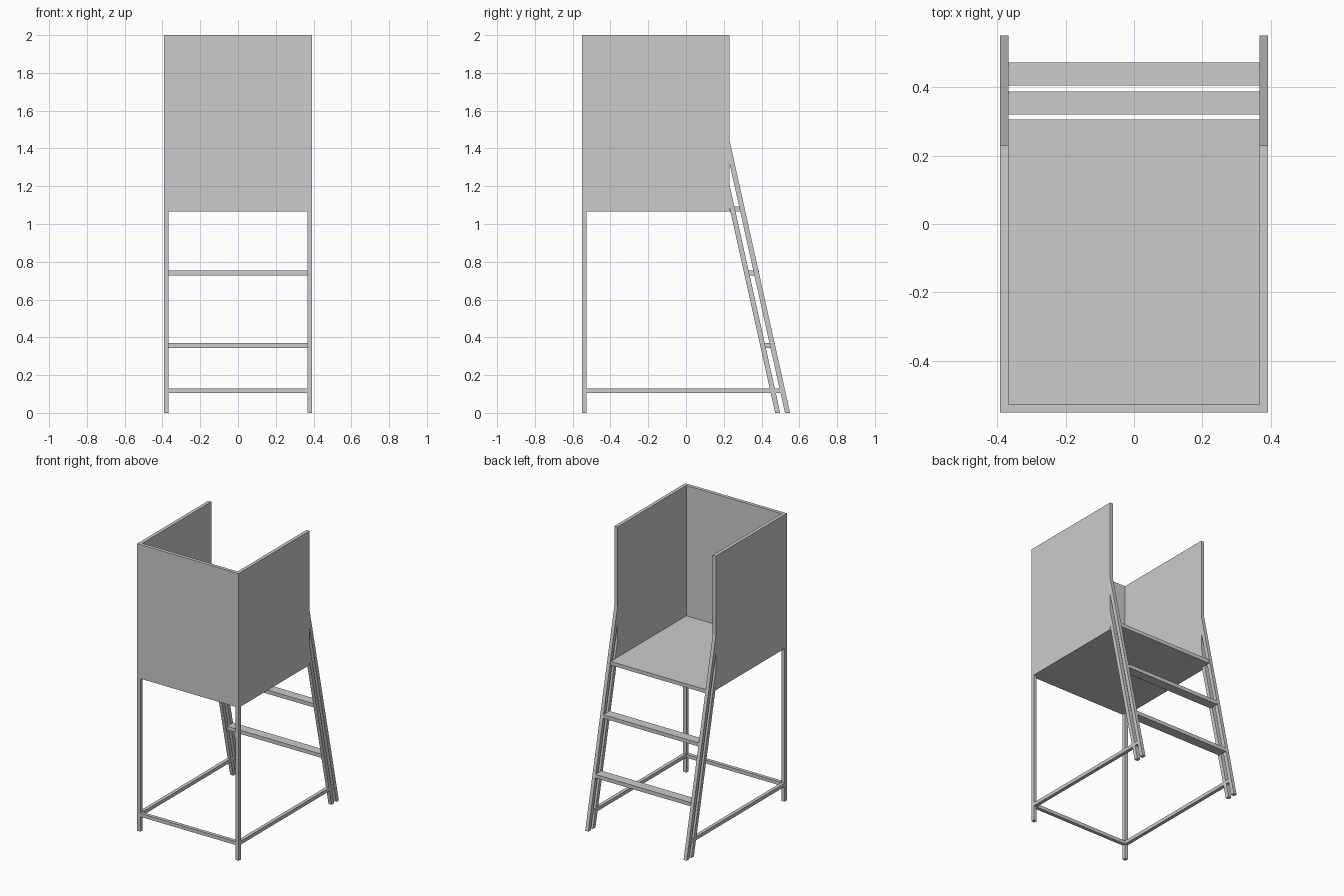
import bpy

if "Cube" in bpy.data.objects:
    bpy.data.objects.remove(bpy.data.objects["Cube"])

W, T = 0.391, 0.024          # half width, board thickness
FRONT, REAR = -0.551, 0.23   # front face and rear edge of the side panels
FLOOR, TOP = 1.066, 2.0
SLOPE = 0.2222               # backward lean of the ladder rails (dy/dz)


def prism(name, profile, x0, x1):
    """Extrude a (y, z) outline from x0 to x1."""
    n = len(profile)
    verts = [(x, y, z) for x in (x0, x1) for y, z in profile]
    faces = [tuple(range(n))[::-1], tuple(range(n, 2 * n))]
    faces += [(i, (i + 1) % n, n + (i + 1) % n, n + i) for i in range(n)]
    mesh = bpy.data.meshes.new(name)
    mesh.from_pydata(verts, [], faces)
    obj = bpy.data.objects.new(name, mesh)
    bpy.context.collection.objects.link(obj)
    return obj


def box(name, x0, x1, y0, y1, z0, z1):
    return prism(name, [(y0, z0), (y1, z0), (y1, z1), (y0, z1)], x0, x1)


def mirrored(obj):
    mod = obj.modifiers.new("Mirror", 'MIRROR')
    mod.use_axis[0] = True
    return obj


def rail_profile(y_outer, width=0.027):
    """Sloping rail, cut vertically where it meets the side panel."""
    y_inner = y_outer - width
    return [(y_inner, 0), (y_outer, 0),
            (REAR, (y_outer - REAR) / SLOPE), (REAR, (y_inner - REAR) / SLOPE)]


# Cabin: front panel, side panels, floor
box("front_panel", -W, W, FRONT, FRONT + T, FLOOR, TOP)
mirrored(box("side_panel", W - T, W, FRONT + T, REAR, FLOOR, TOP))
box("floor", -W + T, W - T, FRONT + T, 0.305, FLOOR, FLOOR + 0.026)

# Front legs
mirrored(box("front_leg", W - T, W, FRONT, FRONT + T, 0, FLOOR))

# Paired ladder rails
mirrored(prism("outer_rail", rail_profile(0.551), W - T, W))
mirrored(prism("inner_rail", rail_profile(0.499), W - T, W))

# Ladder steps
for i, (y, z) in enumerate([(0.405, 0.343), (0.32, 0.727)]):
    box(f"step_{i + 1}", -W + T, W - T, y, y + 0.067, z, z + 0.026)

# Lower braces
box("front_brace", -W + T, W - T, FRONT, FRONT + T, 0.104, 0.128)
mirrored(box("side_brace", W - T, W, FRONT + T, 0.502, 0.104, 0.128))
